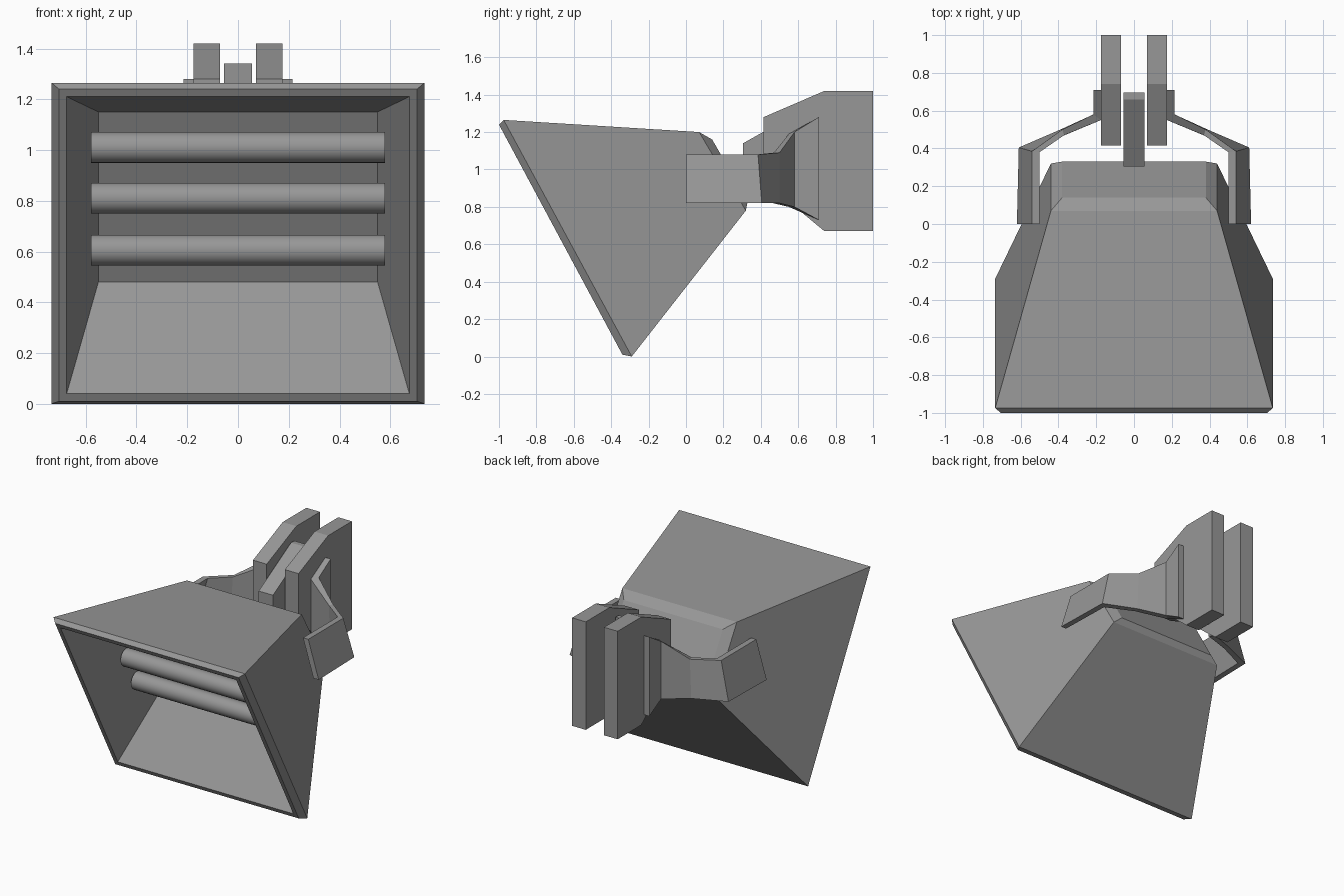
import bpy, bmesh, math

if "Cube" in bpy.data.objects:
    bpy.data.objects.remove(bpy.data.objects["Cube"])

grey = bpy.data.materials.new("dark_grey")
grey.diffuse_color = (0.31, 0.31, 0.31, 1)
grey.use_nodes = True
grey.node_tree.nodes["Principled BSDF"].inputs["Base Color"].default_value = grey.diffuse_color


def make(name, verts, faces):
    mesh = bpy.data.meshes.new(name)
    mesh.from_pydata(verts, [], faces)
    bm = bmesh.new()
    bm.from_mesh(mesh)
    bmesh.ops.recalc_face_normals(bm, faces=bm.faces)
    bm.to_mesh(mesh)
    bm.free()
    mesh.materials.append(grey)
    obj = bpy.data.objects.new(name, mesh)
    bpy.context.collection.objects.link(obj)
    return obj


def loft(name, rings):
    """Skin equal-sized closed rings and cap both ends."""
    n = len(rings[0])
    verts = [v for ring in rings for v in ring]
    faces = [(r * n + i, r * n + (i + 1) % n, (r + 1) * n + (i + 1) % n, (r + 1) * n + i)
             for r in range(len(rings) - 1) for i in range(n)]
    faces += [tuple(range(n)), tuple((len(rings) - 1) * n + i for i in range(n))]
    return make(name, verts, faces)


def plate(name, x0, x1, profile):
    return loft(name, [[(x, y, z) for y, z in profile] for x in (x0, x1)])


# Lamp housing: rings of half width, top edge (y, z), bottom edge (y, z)
# from the chamfered back, round the rim and into the reflector
housing = [
    (0.38, 0.14, 1.16, 0.33, 0.83),
    (0.44, 0.07, 1.20, 0.32, 0.78),
    (0.735, -0.975, 1.265, -0.29, 0.0),
    (0.705, -1.0, 1.24, -0.34, 0.01),
    (0.675, -0.984, 1.21, -0.356, 0.04),
    (0.55, -0.395, 1.15, -0.03, 0.48),
]
loft("lamp_housing", [[(-w, yt, zt), (w, yt, zt), (w, yb, zb), (-w, yb, zb)]
                      for w, yt, zt, yb, zb in housing])

# Three lamp tubes
for i, (y, z) in enumerate([(-0.51, 1.01), (-0.40, 0.81), (-0.285, 0.605)]):
    bpy.ops.mesh.primitive_cylinder_add(vertices=24, radius=0.061, depth=1.16,
                                        location=(0, y, z), rotation=(0, math.pi / 2, 0))
    tube = bpy.context.object
    tube.name = f"lamp_tube_{i + 1}"
    tube.data.materials.append(grey)
    bpy.ops.object.shade_smooth_by_angle()

# Bent bracket arms: outer top, outer bottom, inner bottom, inner top
arm = [
    [(0.54, 0, 1.08), (0.62, 0, 0.82), (0.58, 0, 0.82), (0.50, 0, 1.08)],
    [(0.54, 0.385, 1.08), (0.61, 0.405, 0.82), (0.57, 0.375, 0.82), (0.50, 0.38, 1.08)],
    [(0.38, 0.50, 1.09), (0.39, 0.50, 0.82), (0.38, 0.465, 0.82), (0.37, 0.47, 1.09)],
    [(0.215, 0.58, 1.20), (0.215, 0.58, 0.80), (0.175, 0.55, 0.80), (0.175, 0.55, 1.19)],
    [(0.215, 0.71, 1.28), (0.215, 0.71, 0.73), (0.175, 0.71, 0.73), (0.175, 0.71, 1.28)],
]
knuckle = [(0.415, 1.28), (0.74, 1.42), (1.0, 1.42), (1.0, 0.67), (0.74, 0.67), (0.415, 0.94)]
for side, s in (("right", 1), ("left", -1)):
    loft(f"bracket_arm_{side}", [[(s * x, y, z) for x, y, z in ring] for ring in arm])
    # Mount plates
    plate(f"mount_plate_{side}", s * 0.07, s * 0.175, knuckle)

# Centre tongue between the mount plates
plate("centre_tongue", -0.055, 0.055,
      [(0.305, 1.14), (0.66, 1.34), (0.695, 1.34), (0.695, 0.78), (0.305, 0.98)])
